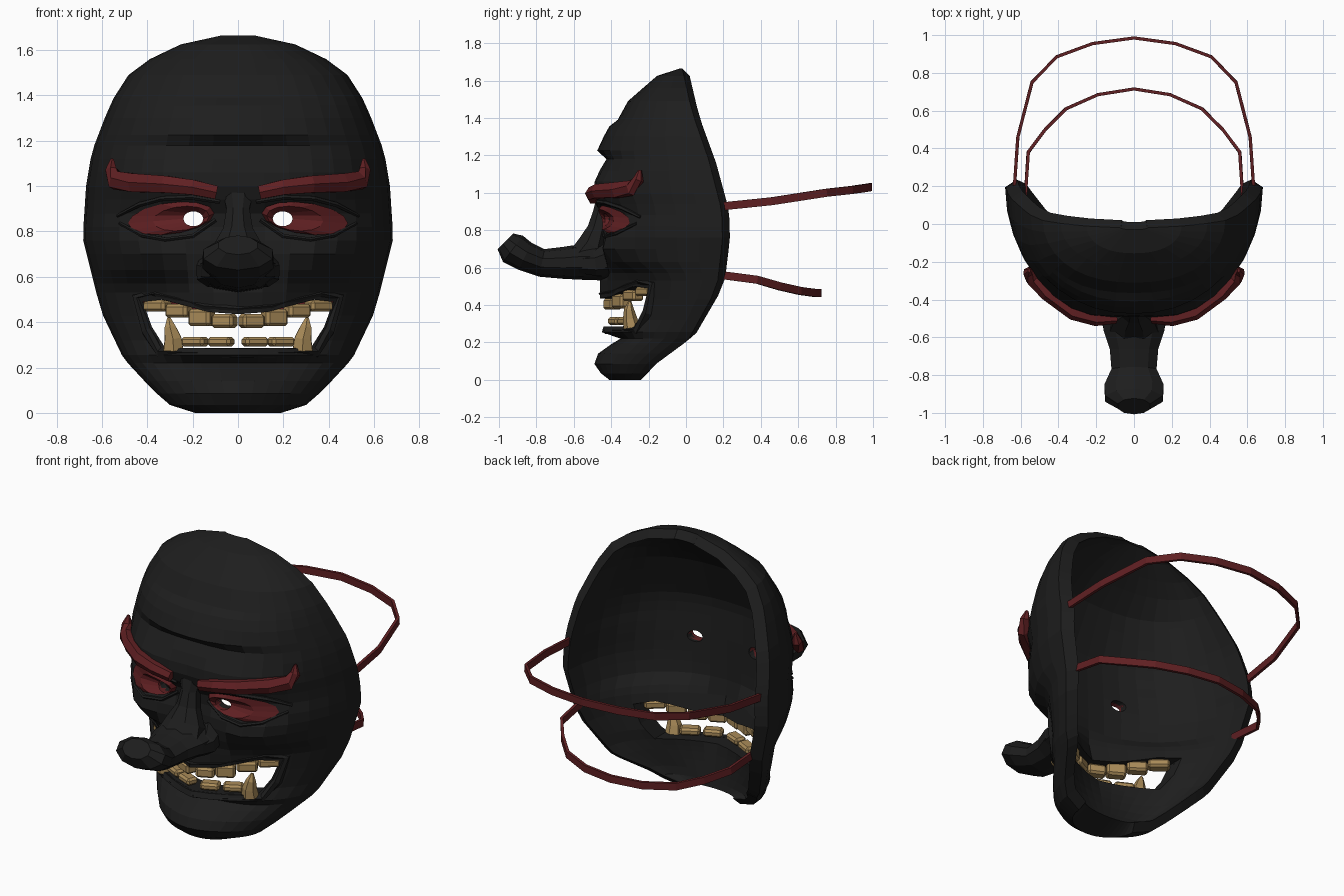
import bpy, bmesh, math
from mathutils import Vector

if "Cube" in bpy.data.objects:
    bpy.data.objects.remove(bpy.data.objects["Cube"])


def material(name, rgb):
    m = bpy.data.materials.new(name)
    m.use_nodes = True
    m.diffuse_color = (*rgb, 1)
    bsdf = m.node_tree.nodes["Principled BSDF"]
    bsdf.inputs["Base Color"].default_value = (*rgb, 1)
    bsdf.inputs["Roughness"].default_value = 0.7
    return m


BLACK = material("charcoal", (0.0125, 0.0125, 0.0125))
RED = material("dark_red", (0.115, 0.014, 0.016))
IVORY = material("old_ivory", (0.4, 0.26, 0.1))


def finish(name, bm, mat):
    bmesh.ops.recalc_face_normals(bm, faces=bm.faces)
    mesh = bpy.data.meshes.new(name)
    bm.to_mesh(mesh)
    bm.free()
    mesh.materials.append(mat)
    ob = bpy.data.objects.new(name, mesh)
    bpy.context.collection.objects.link(ob)
    return ob


def bridge(bm, rings, closed=True):
    for r, q in zip(rings, rings[1:]):
        n = len(r)
        for i in range(n if closed else n - 1):
            j = (i + 1) % n
            bm.faces.new((r[i], r[j], q[j], q[i]))


def tube(name, path, radii, ref, mat, sides=6, closed=False):
    """Loft elliptical rings along a path."""
    bm, rings, n = bmesh.new(), [], len(path)
    pts = [Vector(p) for p in path]
    for i, p in enumerate(pts):
        if closed:
            t = pts[(i + 1) % n] - pts[i - 1]
        else:
            t = pts[min(i + 1, n - 1)] - pts[max(i - 1, 0)]
        t.normalize()
        a = t.cross(Vector(ref)).normalized()
        b = a.cross(t)
        ra, rb = radii[i] if isinstance(radii, list) else radii
        angles = [2 * math.pi * (k + 0.5) / sides for k in range(sides)]
        rings.append([bm.verts.new(p + a * ra * math.cos(g) + b * rb * math.sin(g)) for g in angles])
    if closed:
        rings.append(rings[0])
    bridge(bm, rings)
    if not closed:
        bm.faces.new(rings[0])
        bm.faces.new(rings[-1])
    return finish(name, bm, mat)


def lerp(keys, z):
    for (z0, v0), (z1, v1) in zip(keys, keys[1:]):
        if z <= z1:
            return v0 + (v1 - v0) * max(0, (z - z0) / (z1 - z0))
    return keys[-1][1]


# Face profiles by height: half width, centre line, flank line, rim, inner depth, roundness
WIDTH = [(0, .19), (.035, .3), (.1, .375), (.24, .505), (.45, .605), (.77, .685), (1, .67),
         (1.15, .645), (1.32, .58), (1.47, .51), (1.6, .335), (1.65, .17), (1.665, .07)]
FRONT = [(0, -.41), (.035, -.455), (.085, -.49), (.14, -.47), (.19, -.4), (.22, -.35), (.255, -.45),
         (.32, -.43), (.43, -.46), (.53, -.46), (.57, -.44), (.63, -.43), (.7, -.43), (.76, -.43), (.82, -.43),
         (.88, -.44), (.94, -.47), (1, -.485), (1.06, -.48), (1.12, -.46), (1.18, -.425), (1.225, -.475),
         (1.3, -.44), (1.355, -.41), (1.39, -.365), (1.49, -.31), (1.56, -.23), (1.625, -.155), (1.665, -.03)]
FLANK = [(0, -.4), (.1, -.45), (.5, -.45), (1.06, -.475), (1.3, -.43), (1.49, -.31), (1.625, -.155), (1.665, -.03)]
RIM = [(0, -.2), (.07, -.14), (.21, .05), (.49, .205), (.75, .235), (.91, .23), (1.18, .16),
       (1.44, .07), (1.665, .02)]
INNER = [(0, -.25), (.25, -.3), (.5, -.38), (.85, -.39), (1.1, -.4), (1.4, -.28), (1.665, .01)]
ROUND = [(0, 2), (.2, 1.6), (.3, 1.1), (.5, 1.05), (.57, 1.4), (.64, 2.2), (1, 2.5), (1.665, 2.3)]
# Sculpted bumps: x, z, x spread, z spread, height
BUMPS = [(.32, 1.03, .22, .08, .035), (.28, .86, .18, .05, -.04), (.38, .71, .17, .085, .085),
         (.56, .8, .1, .04, .03), (.22, .57, .06, .06, .02), (.5, .92, .1, .03, -.015)]


def curve(s, z):
    return math.sqrt(max(0, 1 - min(1, abs(s)) ** lerp(ROUND, z)))


def surf(x, z):
    s = x / lerp(WIDTH, z)
    rim = lerp(RIM, z) - .04
    # furrows fade out away from the middle
    flank = lerp(FLANK, z)
    front = flank + (lerp(FRONT, z) - flank) * math.exp(-(x / .38) ** 2)
    y = rim + (front - rim) * curve(s, z)
    for bx, bz, sx, sz, h in BUMPS:
        y -= h * math.exp(-((abs(x) - bx) / sx) ** 2 - ((z - bz) / sz) ** 2) * curve(s, z)
    return y


# Mask shell: sculpted outside, smooth inside, joined along the rim
COLS = 9
columns = [math.sin(math.pi / 2 * i / COLS) for i in range(-COLS, COLS + 1)]
bm = bmesh.new()
outer, inner = [], []
for z, _ in FRONT:
    w, rim = lerp(WIDTH, z), lerp(RIM, z)
    outer.append([bm.verts.new((s * w, surf(s * w, z), z)) for s in columns])
    inner.append([bm.verts.new((s * w * .91, rim + (lerp(INNER, z) - rim) * curve(s, z),
                                .83 + (z - .83) * .95)) for s in columns])
bridge(bm, outer, closed=False)
bridge(bm, inner, closed=False)


def border(g):
    return g[0] + [r[-1] for r in g[1:-1]] + g[-1][::-1] + [r[0] for r in g[-2:0:-1]]


bridge(bm, [border(outer), border(inner)])
mask = finish("mask_shell", bm, BLACK)


def cut(target, outline):
    """Cut a straight hole of the given front outline."""
    cb = bmesh.new()
    rings = [[cb.verts.new((x, y, z)) for x, z in outline] for y in (-.8, .06)]
    bridge(cb, rings)
    for r in rings:
        cb.faces.new(r)
    cutter = finish("cutter", cb, BLACK)
    cutter.hide_render = True
    mod = target.modifiers.new("hole", "BOOLEAN")
    mod.operation, mod.object, mod.solver = "DIFFERENCE", cutter, "EXACT"
    bpy.context.view_layer.objects.active = target
    bpy.ops.object.modifier_apply(modifier=mod.name)
    bpy.data.objects.remove(cutter)


# Mouth opening and lips
half = [(0, .435), (.13, .445), (.24, .475), (.33, .5), (.42, .49), (.38, .38), (.32, .285), (.15, .285)]
mouth = half + [(0, .285)] + [(-x, z) for x, z in half[:0:-1]]
cut(mask, mouth)
lip = [(x * 1.06, surf(x, z) + .025, z + (.025 if z > .4 else -.02)) for x, z in mouth]
tube("lips", lip, (.024, .032), (0, 1, 0), BLACK, 6, True)

# Eyes with pierced pupils, lids and brows
N = 14
ring_angles = [2 * math.pi * k / N for k in range(N)]
for side, label in ((1, "left"), (-1, "right")):
    pupil = [(side * (.197 + .044 * math.cos(a)), .856 + .033 * math.sin(a)) for a in ring_angles]
    almond = [(side * (.295 + .19 * math.cos(a)),
               .858 + .07 * math.sin(a) - .022 * math.cos(a)) for a in ring_angles]
    cut(mask, pupil)
    bm = bmesh.new()
    rings = []
    for mix, push in ((0, .02), (0, -.025), (.55, -.035), (1, -.006)):
        ring = []
        for (px, pz), (ax, az) in zip(pupil, almond):
            x, z = px + (ax - px) * mix, pz + (az - pz) * mix
            ring.append(bm.verts.new((x, surf(x, z) + push, z)))
        rings.append(ring)
    bridge(bm, rings)
    finish(label + "_eye", bm, RED)

    def on_face(points, lift, end_lift=0):
        return [(side * x, surf(x, z) - lift - end_lift * (x > .5), z) for x, z in points]

    tube(label + "_upper_lid", on_face([(.08, .93), (.2, .95), (.33, .945), (.43, .92), (.53, .87)], 0),
         [(.01, .015), (.012, .02), (.012, .02), (.012, .02), (.008, .01)], (0, 1, 0), BLACK)
    tube(label + "_lower_lid", on_face([(.1, .85), (.2, .78), (.32, .765), (.42, .782), (.52, .835)], 0),
         [(.01, .015), (.01, .015), (.01, .015), (.01, .015), (.008, .01)], (0, 1, 0), BLACK)
    tube(label + "_brow", on_face([(.095, .972), (.2, .995), (.32, 1.008), (.46, 1.015), (.54, 1.025),
                                   (.56, 1.07), (.555, 1.12)], .015, .025),
         [(.034, .03), (.038, .04), (.043, .04), (.047, .04), (.045, .035), (.028, .03), (.008, .01)],
         (0, 1, 0), RED)
    tube(label + "_nostril", [(side * .1, -.42, .64), (side * .135, -.49, .62), (side * .12, -.57, .62)],
         [(.08, .09), (.055, .065), (.04, .05)], (0, 0, 1), BLACK)

# Long upturned nose and its bridge
tube("nose", [(0, -.41, .63), (0, -.56, .63), (0, -.66, .625), (0, -.77, .625), (0, -.86, .66),
              (0, -.925, .7), (0, -.965, .74)],
     [(.18, .1), (.17, .095), (.135, .085), (.125, .075), (.165, .08), (.16, .088), (.09, .06)],
     (0, 0, 1), BLACK, 10)
tube("nose_bridge", [(0, -.45, .98), (0, -.45, .9), (0, -.47, .81), (0, -.5, .72), (0, -.55, .66)],
     [(.075, .03), (.055, .05), (.07, .06), (.12, .085), (.14, .08)], (0, 1, 0), BLACK, 8)


# Teeth
def tooth(name, x, z, w, h):
    y = surf(x, z) + .035
    turn = math.atan2(surf(x + .04, z) - surf(x - .04, z), .08)
    bpy.ops.mesh.primitive_cube_add(size=1, location=(x, y, z), rotation=(0, 0, turn))
    ob = bpy.context.object
    ob.name = name
    ob.scale = (w / max(.75, math.cos(turn)), .07, h)
    bpy.ops.object.transform_apply(location=False, rotation=False, scale=True)
    ob.data.materials.append(IVORY)
    bev = ob.modifiers.new("soft", "BEVEL")
    bev.width, bev.segments = .012, 1


for side, label in ((1, "left"), (-1, "right")):
    for i, (x, z, h) in enumerate([(.06, .405, .06), (.16, .42, .075), (.26, .45, .06), (.355, .472, .05)]):
        tooth(f"{label}_upper_tooth_{i + 1}", side * x, z, .095, h)
    for i, x in enumerate((.075, .19)):
        tooth(f"{label}_lower_tooth_{i + 1}", side * x, .314, .1, .042)
    tube(label + "_fang", [(side * .285, -.29, .28), (side * .287, -.3, .33), (side * .3, -.305, .38),
                           (side * .305, -.3, .42)],
         [(.05, .045), (.042, .038), (.028, .026), (.008, .008)], (0, 1, 0), IVORY)


# Head straps
def strap(name, pts):
    full = pts + [(-x, y, z) for x, y, z in pts[-2::-1]]
    tube(name, full, (.012, .03), (0, 0, 1), RED, 4)


strap("upper_strap", [(.635, .17, .925), (.615, .46, .955), (.54, .75, 1), (.41, .885, 1.015),
                      (.22, .955, 1.025), (0, .985, 1.03)])
strap("lower_strap", [(.575, .15, .565), (.56, .38, .535), (.47, .5, .5), (.36, .61, .475),
                      (.19, .685, .465), (0, .715, .465)])
